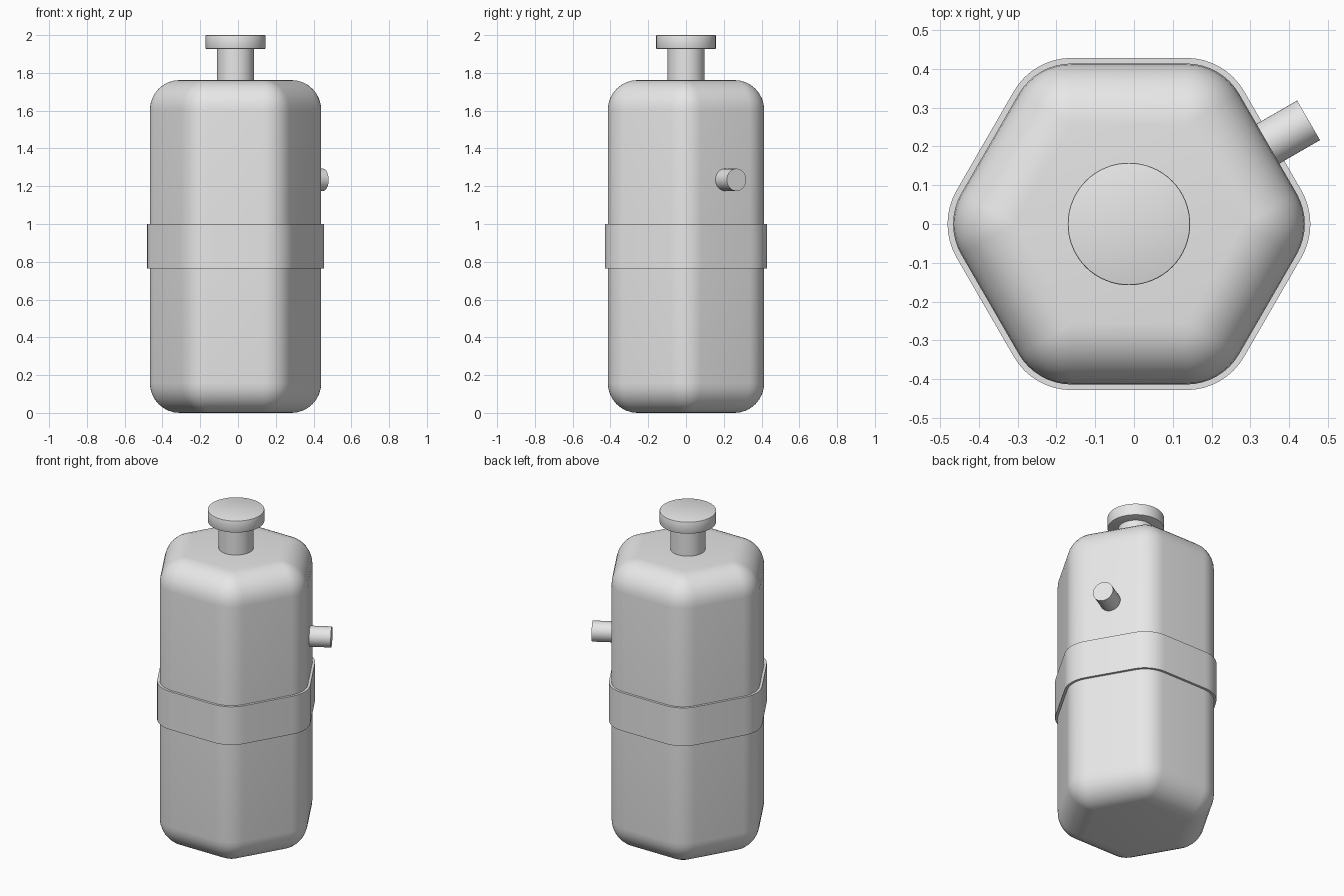
import bpy, bmesh
from math import sin, cos, pi, radians, sqrt
from mathutils import Matrix, Vector

if "Cube" in bpy.data.objects:
    bpy.data.objects.remove(bpy.data.objects["Cube"], do_unlink=True)

CENTRE_X = -0.013
APOTHEM = 0.414      # centre to flat side of the body
FILLET = 0.158       # rounding of every body edge
BAND = 0.0145        # thickness of the band
BODY_TOP = 1.762
ARC_STEPS = 8

grey = bpy.data.materials.new("plain grey")
grey.use_nodes = True
grey.diffuse_color = (0.8, 0.8, 0.8, 1)
grey.node_tree.nodes["Principled BSDF"].inputs["Base Color"].default_value = (0.8, 0.8, 0.8, 1)


def finish(name, bm):
    """Turn a bmesh into a smooth-shaded object with sharp edges kept."""
    bmesh.ops.remove_doubles(bm, verts=bm.verts, dist=1e-5)
    bmesh.ops.recalc_face_normals(bm, faces=bm.faces)
    mesh = bpy.data.meshes.new(name)
    bm.to_mesh(mesh)
    bm.free()
    mesh.materials.append(grey)
    obj = bpy.data.objects.new(name, mesh)
    bpy.context.collection.objects.link(obj)
    bpy.ops.object.select_all(action='DESELECT')
    obj.select_set(True)
    bpy.context.view_layer.objects.active = obj
    bpy.ops.object.shade_smooth_by_angle(angle=radians(35))
    return obj


def hexagon_ring(bm, radius, z):
    """Hexagon with corners rounded by the radius around a fixed core."""
    core = (APOTHEM - FILLET) * 2 / sqrt(3)
    verts = []
    for side in range(6):
        mid = side * pi / 3
        for i in range(ARC_STEPS + 1):
            a = mid + (i / ARC_STEPS - 0.5) * pi / 3
            verts.append(bm.verts.new((
                CENTRE_X + core * cos(mid) + radius * cos(a),
                core * sin(mid) + radius * sin(a), z)))
    return verts


def loft(name, sections, closed=False):
    bm = bmesh.new()
    rings = [hexagon_ring(bm, r, z) for r, z in sections]
    pairs = list(zip(rings, rings[1:]))
    if closed:
        pairs.append((rings[-1], rings[0]))
    for low, high in pairs:
        n = len(low)
        for i in range(n):
            j = (i + 1) % n
            bm.faces.new((low[i], low[j], high[j], high[i]))
    if not closed:
        bm.faces.new(rings[0][::-1])
        bm.faces.new(rings[-1])
    return finish(name, bm)


def cylinder(name, radius, start, end, bevel=0):
    start, end = Vector(start), Vector(end)
    axis = end - start
    turn = axis.to_track_quat('Z', 'Y').to_matrix().to_4x4()
    bm = bmesh.new()
    bmesh.ops.create_cone(bm, cap_ends=True, segments=64, radius1=radius, radius2=radius,
                          depth=axis.length,
                          matrix=Matrix.Translation((start + end) / 2) @ turn)
    if bevel:
        rims = [e for e in bm.edges if any(len(f.verts) > 4 for f in e.link_faces)]
        bmesh.ops.bevel(bm, geom=rims, offset=bevel, segments=2, profile=0.5, affect='EDGES')
    return finish(name, bm)


# Body: hexagonal tank with all edges rounded
quarter = [i / ARC_STEPS * pi / 2 for i in range(ARC_STEPS + 1)]
lower = [(FILLET * sin(a), FILLET * (1 - cos(a))) for a in quarter]
upper = [(r, BODY_TOP - z) for r, z in reversed(lower)]
loft("body", lower + upper)

# Band around the middle
loft("band", [(FILLET - 0.005, 0.765), (FILLET + BAND, 0.765),
              (FILLET + BAND, 1.0), (FILLET - 0.005, 1.0)], closed=True)

# Neck and cap
cylinder("neck", 0.0975, (CENTRE_X, 0, 1.72), (CENTRE_X, 0, 1.94))
cylinder("cap", 0.158, (CENTRE_X, 0, 1.927), (CENTRE_X, 0, 2.0), bevel=0.004)

# Spout on the back left side
out = Vector((cos(pi / 6), sin(pi / 6), 0))
base = Vector((CENTRE_X, 0, 1.234))
cylinder("spout", 0.059, base + out * 0.36, base + out * 0.535)
